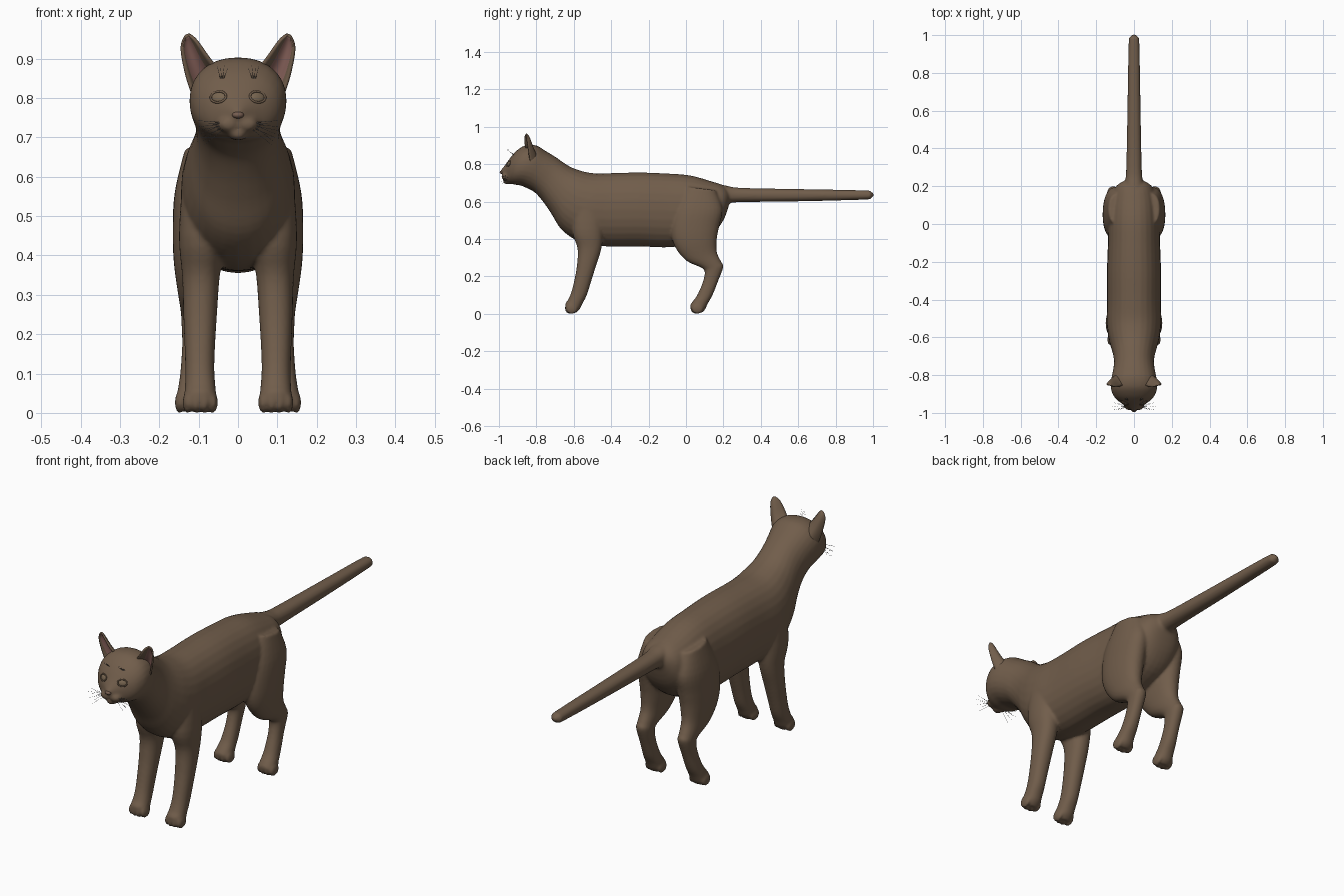
import bpy, bmesh, math
from mathutils import Vector, Matrix

if "Cube" in bpy.data.objects:
    bpy.data.objects.remove(bpy.data.objects["Cube"])


def material(name, rgb):
    m = bpy.data.materials.new(name)
    m.diffuse_color = (*rgb, 1)
    m.use_nodes = True
    m.node_tree.nodes["Principled BSDF"].inputs["Base Color"].default_value = m.diffuse_color
    return m


FUR = material("brown fur", (0.165, 0.110, 0.070))
PINK = material("pink ear skin", (0.27, 0.135, 0.115))
EYE = material("brown eye", (0.185, 0.13, 0.08))
NOSE = material("nose skin", (0.18, 0.11, 0.08))
GREY = material("grey whisker", (0.22, 0.22, 0.23))


def finish(bm, name, mat, mirror=False):
    bmesh.ops.recalc_face_normals(bm, faces=bm.faces)
    me = bpy.data.meshes.new(name)
    bm.to_mesh(me)
    bm.free()
    for p in me.polygons:
        p.use_smooth = True
    me.materials.append(mat)
    ob = bpy.data.objects.new(name, me)
    bpy.context.collection.objects.link(ob)
    if mirror:
        ob.modifiers.new("Mirror", 'MIRROR').use_mirror_merge = False
    return ob


def spline(rows, k=4):
    # Catmull-Rom through the rows
    out = []
    for i in range(len(rows) - 1):
        a, b, c, d = (rows[max(i - 1, 0)], rows[i], rows[i + 1],
                      rows[min(i + 2, len(rows) - 1)])
        for j in range(k):
            t = j / k
            out.append([0.5 * (2 * q + (r - p) * t + (2 * p - 5 * q + 4 * r - s) * t * t
                               + (3 * q - p - 3 * r + s) * t ** 3)
                        for p, q, r, s in zip(a, b, c, d)])
    return out + [list(rows[-1])]


def loft(bm, rows, side=1, n=28, power=2.2):
    # row: y,z of one edge, y,z of the opposite edge, centre x, half width
    rings = []
    for y1, z1, y2, z2, cx, w in spline(rows):
        c = Vector((cx * side, (y1 + y2) / 2, (z1 + z2) / 2))
        up = Vector((0, (y1 - y2) / 2, (z1 - z2) / 2))
        ring = []
        for i in range(n):
            a = 2 * math.pi * i / n
            ca, sa = (math.copysign(abs(f) ** (2 / power), f) for f in (math.cos(a), math.sin(a)))
            ring.append(bm.verts.new(c + up * sa + Vector((w * ca, 0, 0))))
        rings.append(ring)
    for r, s in zip(rings, rings[1:]):
        for i in range(n):
            bm.faces.new((r[i], r[(i + 1) % n], s[(i + 1) % n], s[i]))
    bm.faces.new(rings[0][::-1])
    bm.faces.new(rings[-1])


def ball(bm, c, r, rot=Matrix()):
    m = Matrix.Translation(c) @ rot @ Matrix.Diagonal((*r, 1))
    bmesh.ops.create_uvsphere(bm, u_segments=20, v_segments=12, radius=1, matrix=m)


# Torso, neck and head in one loft (top edge, bottom edge, half width)
TRUNK = [(.235, .65, .235, .60, .04), (.20, .685, .20, .50, .095), (.13, .71, .13, .42, .122),
         (.02, .74, 0, .37, .135), (-.1, .75, -.1, .355, .138), (-.25, .755, -.25, .36, .143),
         (-.4, .752, -.42, .36, .142), (-.5, .752, -.52, .37, .145), (-.57, .767, -.60, .40, .138),
         (-.62, .787, -.67, .455, .124), (-.66, .812, -.72, .535, .111),
         (-.70, .84, -.765, .60, .106), (-.75, .87, -.81, .65, .112), (-.80, .90, -.86, .676, .122),
         (-.86, .90, -.885, .686, .122), (-.905, .873, -.915, .69, .108),
         (-.935, .84, -.935, .695, .086), (-.958, .808, -.955, .70, .055),
         (-.98, .78, -.968, .715, .028), (-.993, .765, -.975, .735, .014)]
TAIL = [(.16, .70, .19, .59, .055), (.22, .684, .23, .592, .047), (.3, .673, .3, .597, .041),
        (.6, .667, .6, .601, .035), (.95, .66, .95, .61, .029), (.985, .655, .985, .616, .022),
        (1.003, .643, 1.003, .628, .009)]
# Legs: front edge, back edge, centre x, half width
FRONT_LEG = [(-.60, .62, -.44, .62, .088, .052), (-.61, .45, -.44, .45, .09, .06),
             (-.58, .35, -.452, .35, .094, .048), (-.583, .26, -.483, .25, .096, .043),
             (-.597, .18, -.508, .17, .097, .039), (-.612, .12, -.53, .10, .097, .037),
             (-.63, .075, -.553, .055, .096, .039), (-.645, .055, -.568, .025, .096, .041),
             (-.645, .03, -.59, .003, .096, .038)]
BACK_LEG = [(.0, .68, .16, .66, .09, .045), (-.06, .56, .195, .56, .1, .061),
            (-.08, .45, .178, .47, .103, .063), (-.06, .36, .165, .40, .105, .058),
            (0, .285, .165, .33, .108, .045), (.08, .247, .19, .275, .11, .036),
            (.10, .225, .2, .25, .11, .034), (.09, .17, .17, .17, .111, .031),
            (.06, .10, .142, .10, .113, .034), (.035, .065, .117, .055, .115, .038),
            (.022, .045, .10, .02, .116, .041), (.025, .03, .08, .003, .116, .038)]

bm = bmesh.new()
for rows in (TRUNK, TAIL):
    loft(bm, [(a, b, c, d, 0, w) for a, b, c, d, w in rows])
for s in (-1, 1):
    for leg, px, py in ((FRONT_LEG, .096, -.622), (BACK_LEG, .116, .05)):
        loft(bm, leg, s)
        for i in range(4):  # toes
            o = (i - 1.5) * .0215
            ball(bm, (s * px + o, py + abs(o) * .35, .027), (.0125, .031, .028))
    ball(bm, (s * .023, -.957, .734), (.03, .03, .023))  # muzzle pad
ball(bm, (0, -.952, .709), (.025, .028, .017))  # chin
body = finish(bm, "body", FUR)
r = body.modifiers.new("Blend", 'REMESH')
r.mode = 'VOXEL'
r.voxel_size = .0065
r.use_smooth_shade = True
sm = body.modifiers.new("Soften", 'SMOOTH')
sm.factor = .5
sm.iterations = 6
bpy.context.view_layer.update()
skin = body.evaluated_get(bpy.context.evaluated_depsgraph_get())


def on_face(x, z):
    # point and normal on the face surface seen from the front
    hit, p, nrm, _ = skin.ray_cast(Vector((x, -2, z)), Vector((0, 1, 0)))
    return (p, nrm) if hit else (Vector((x, -.94, z)), Vector((0, -1, 0)))


# Ears: cupped sheets between an inner and an outer edge
def ear(name, mat, u0, u1, t1, shift, thick):
    inner = spline([(.045, -.845, .865), (.075, -.86, .903), (.105, -.862, .945), (.124, -.855, .962)])
    outer = spline([(.108, -.83, .79), (.130, -.84, .855), (.143, -.85, .925), (.134, -.853, .957)])
    bm = bmesh.new()
    grid = []
    m = int((len(inner) - 1) * t1) + 1
    for i in range(m):
        t = i / (len(inner) - 1)
        row = []
        for j in range(13):
            u = u0 + (u1 - u0) * j / 12
            p = Vector(inner[i]).lerp(Vector(outer[i]), u)
            p.y += 4 * u * (1 - u) * .048 * (1 - t) ** .8 + shift
            row.append(bm.verts.new(p))
        grid.append(row)
    for a, b in zip(grid, grid[1:]):
        for j in range(12):
            bm.faces.new((a[j], a[j + 1], b[j + 1], b[j]))
    ob = finish(bm, name, mat, True)
    if thick:
        sol = ob.modifiers.new("Thickness", 'SOLIDIFY')
        sol.thickness = thick
        sol.offset = 0
    return ob


ear("ears", FUR, 0, 1, 1, 0, .007)
ear("inner_ears", PINK, .1, .94, .95, -.005, .001)

# Eyes with lid rims, lying on the face surface
p, nrm = on_face(.05, .803)
rot = nrm.to_track_quat('Z', 'Y').to_matrix().to_4x4()
bm = bmesh.new()
ball(bm, p - nrm * .004, (.021, .015, .008), rot)
finish(bm, "eyes", EYE, True)
bm = bmesh.new()
rings = []
for i in range(28):
    a = 2 * math.pi * i / 28
    ring = []
    for j in range(6):
        b = 2 * math.pi * j / 6
        q = Vector(((.021 + .003 * math.cos(b)) * math.cos(a),
                    (.015 + .003 * math.cos(b)) * math.sin(a), .003 * math.sin(b)))
        ring.append(bm.verts.new(p + rot.to_3x3() @ q))
    rings.append(ring)
for i in range(28):
    g, h = rings[i], rings[(i + 1) % 28]
    for j in range(6):
        bm.faces.new((g[j], g[(j + 1) % 6], h[(j + 1) % 6], h[j]))
finish(bm, "eyelids", FUR, True)

# Nose tip
bm = bmesh.new()
ball(bm, (0, -.984, .757), (.015, .012, .009))
finish(bm, "nose", NOSE)

# Whiskers and brow hairs as thin cones
bm = bmesh.new()


def hair(a, b):
    a, b = Vector(a), Vector(b)
    d = b - a
    m = Matrix.Translation((a + b) / 2) @ d.to_track_quat('Z', 'Y').to_matrix().to_4x4()
    bmesh.ops.create_cone(bm, cap_ends=True, segments=4, radius1=.0007, radius2=.0003,
                          depth=d.length, matrix=m)


for i in range(8):
    f = i / 7
    hair((.032 + .012 * (i % 2), -.968, .724 + .014 * f),
         (.085 + .03 * f, -.985 + .02 * (i % 3), .682 + .062 * f))
for i in range(4):
    root, _ = on_face(.036 + .003 * i, .85)
    hair(root, (.026 + .009 * i, -.955, .876 + .006 * (i % 2)))
finish(bm, "whiskers", GREY, True)
